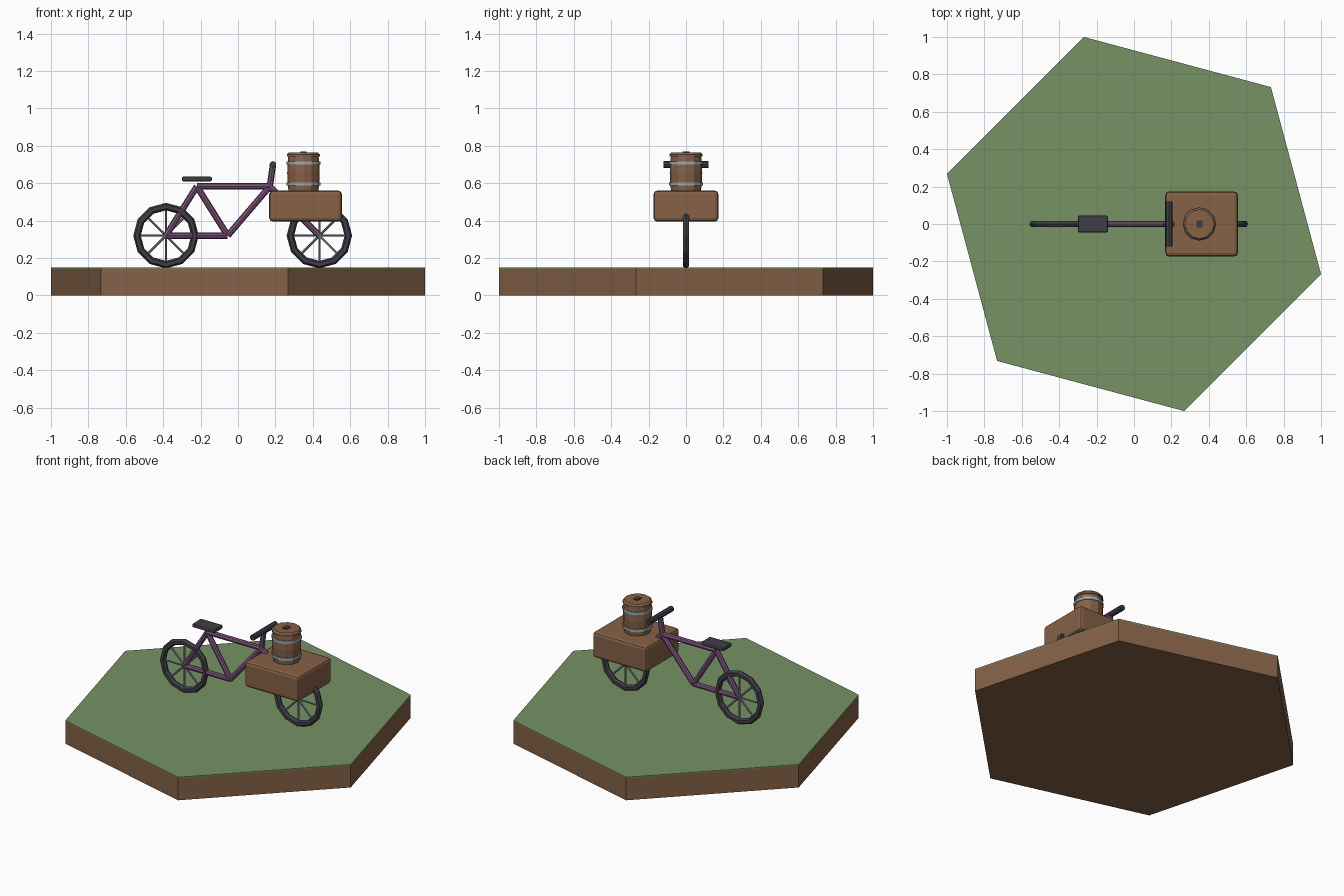
import bpy, bmesh, math
from mathutils import Vector, Matrix

if "Cube" in bpy.data.objects:
    bpy.data.objects.remove(bpy.data.objects["Cube"])


def material(name, rgb):
    m = bpy.data.materials.new(name)
    lin = [((c / 255 + 0.055) / 1.055) ** 2.4 for c in rgb]
    m.diffuse_color = (*lin, 1)
    m.use_nodes = True
    m.node_tree.nodes["Principled BSDF"].inputs["Base Color"].default_value = m.diffuse_color
    return m


GRASS = material("grass green", (118, 146, 99))
SOIL = material("soil brown", (132, 97, 71))
WOOD = material("wood brown", (134, 97, 71))
PURPLE = material("frame purple", (122, 82, 122))
BLACK = material("rubber black", (64, 61, 70))
STEEL = material("spoke grey", (135, 135, 140))
BAND = material("band grey", (155, 170, 176))


def finish(name, bm, mat):
    bmesh.ops.recalc_face_normals(bm, faces=bm.faces)
    me = bpy.data.meshes.new(name)
    bm.to_mesh(me)
    bm.free()
    me.materials.append(mat)
    ob = bpy.data.objects.new(name, me)
    bpy.context.collection.objects.link(ob)
    return ob


def tube(bm, a, b, r, sides=8):
    a, b = Vector(a), Vector(b)
    d = b - a
    rot = d.to_track_quat('Z', 'Y').to_matrix().to_4x4()
    bmesh.ops.create_cone(bm, cap_ends=True, segments=sides, radius1=r, radius2=r,
                          depth=d.length, matrix=Matrix.Translation((a + b) / 2) @ rot)


def lathe(name, profile, sides, centre, mat, turn=0.0, closed=False):
    # profile of (radius, height) spun around the vertical axis
    bm = bmesh.new()
    rings = []
    for r, z in profile:
        rings.append([bm.verts.new((centre[0] + r * math.cos(turn + 2 * math.pi * i / sides),
                                    centre[1] + r * math.sin(turn + 2 * math.pi * i / sides), z))
                      for i in range(sides)])
    pairs = list(zip(rings, rings[1:]))
    if closed:
        pairs.append((rings[-1], rings[0]))
    for p, q in pairs:
        for i in range(sides):
            j = (i + 1) % sides
            bm.faces.new((p[i], p[j], q[j], q[i]))
    if not closed:
        bm.faces.new(rings[0])
        bm.faces.new(rings[-1])
    return finish(name, bm, mat)


def box(name, lo, hi, mat, bevel=0.0):
    bm = bmesh.new()
    lo, hi = Vector(lo), Vector(hi)
    bmesh.ops.create_cube(bm, size=1, matrix=Matrix.Translation((lo + hi) / 2)
                          @ Matrix.Diagonal((*(hi - lo), 1)))
    if bevel:
        bmesh.ops.bevel(bm, geom=bm.edges[:], offset=bevel, segments=2,
                        profile=0.5, affect='EDGES')
    return finish(name, bm, mat)


# hexagonal ground
R = 1.0353
lathe("soil_base", [(R, 0), (R, 0.143)], 6, (0, 0), SOIL, math.pi / 4)
lathe("grass_top", [(R, 0.143), (R, 0.15)], 6, (0, 0), GRASS, math.pi / 4)

# wheels: tyre ring and spokes
REAR, FRONT = (-0.385, 0, 0.32), (0.435, 0, 0.32)
for name, c in (("rear", REAR), ("front", FRONT)):
    ring = [(0.155 + 0.02 * math.cos(k * math.pi / 3), 0.02 * math.sin(k * math.pi / 3))
            for k in range(6)]
    tyre = lathe(name + "_tyre", ring, 12, (0, 0), BLACK, closed=True)
    tyre.data.transform(Matrix.Translation(c) @ Matrix.Rotation(math.pi / 2, 4, 'X'))
    bm = bmesh.new()
    for k in range(4):
        d = Vector((math.cos(k * math.pi / 4), 0, math.sin(k * math.pi / 4))) * 0.15
        tube(bm, Vector(c) - d, Vector(c) + d, 0.006, 6)
    finish(name + "_spokes", bm, STEEL)

# frame tubes
CRANK, SEAT, HEAD = (-0.055, 0, 0.32), (-0.22, 0, 0.583), (0.17, 0, 0.583)
BAR = (0.187, 0, 0.70)
bm = bmesh.new()
for a, b in ((REAR, CRANK), (REAR, SEAT), (SEAT, CRANK), (SEAT, HEAD),
             (HEAD, CRANK), (HEAD, FRONT), (HEAD, BAR)):
    tube(bm, a, b, 0.017)
finish("bicycle_frame", bm, PURPLE)

# handlebar and seat
bm = bmesh.new()
tube(bm, (BAR[0], -0.12, BAR[2]), (BAR[0], 0.12, BAR[2]), 0.018)
finish("handlebar", bm, BLACK)
box("seat", (-0.30, -0.046, 0.61), (-0.14, 0.046, 0.635), BLACK, 0.008)

# cargo box
box("cargo_box", (0.167, -0.173, 0.395), (0.555, 0.173, 0.56), WOOD, 0.018)

# barrel with hoops and bung
C = (0.35, 0)
lathe("barrel", [(0.08, 0.555), (0.084, 0.60), (0.087, 0.655), (0.084, 0.715),
                 (0.08, 0.752), (0.068, 0.762)], 12, C, WOOD)
lathe("barrel_lid", [(0.088, 0.742), (0.088, 0.754), (0.078, 0.764)], 12, C, WOOD)
for name, z in (("lower_hoop", 0.596), ("upper_hoop", 0.708)):
    lathe(name, [(0.08, z - 0.009), (0.09, z - 0.009), (0.09, z + 0.009), (0.08, z + 0.009)],
          12, C, BAND, closed=True)
box("barrel_bung", (0.335, -0.02, 0.76), (0.365, 0.02, 0.77), BLACK)
